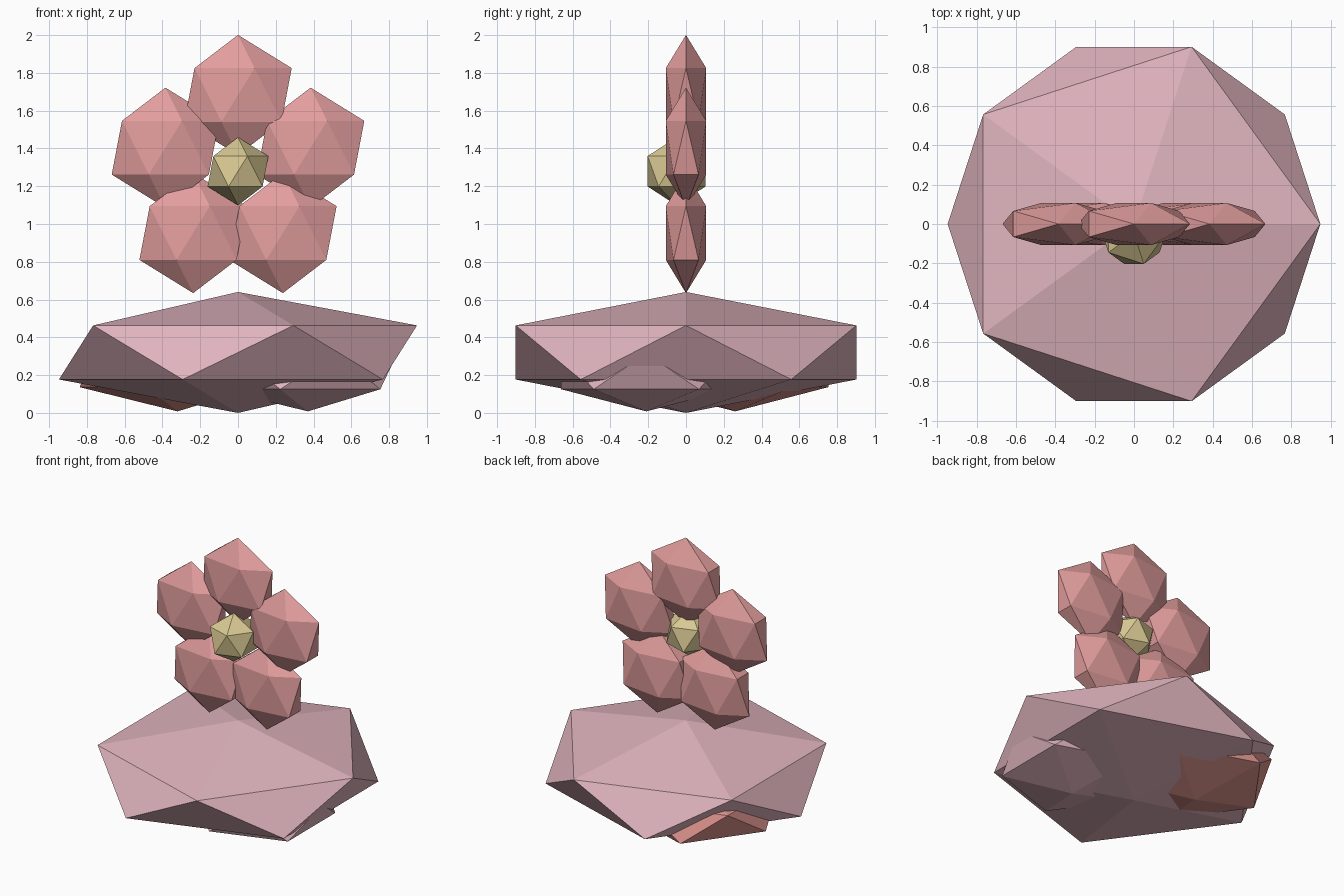
import bpy
import math

cube = bpy.data.objects.get("Cube")
if cube:
    bpy.data.objects.remove(cube, do_unlink=True)


def linear(c):
    c /= 255
    return c / 12.92 if c <= 0.04045 else ((c + 0.055) / 1.055) ** 2.4


def material(name, *rgb):
    colour = [linear(c) for c in rgb] + [1.0]
    mat = bpy.data.materials.new(name)
    mat.use_nodes = True
    mat.diffuse_color = colour
    mat.node_tree.nodes["Principled BSDF"].inputs["Base Color"].default_value = colour
    return mat


def faceted_blob(name, centre, radii, mat):
    """A flattened twenty-sided ball with flat faces."""
    bpy.ops.mesh.primitive_ico_sphere_add(subdivisions=1, radius=1, location=centre)
    obj = bpy.context.object
    obj.name = name
    obj.scale = radii
    bpy.ops.object.transform_apply(location=False, rotation=False, scale=True)
    obj.data.materials.append(mat)
    return obj


pale_pink = material("pale pink", 224, 180, 190)
rose = material("rose", 226, 157, 157)
coral = material("coral", 220, 147, 141)
pollen = material("pollen yellow", 216, 200, 146)

# Broad cushion the flower floats above
faceted_blob("base", (0, 0, 0.32), (1.06, 1.06, 0.32), pale_pink)

# Two smaller lobes sunk into the underside
faceted_blob("lower_lobe_left", (0.37, -0.21, 0.22), (0.53, 0.53, 0.212), pale_pink)
faceted_blob("lower_lobe_right", (-0.32, 0.26, 0.24), (0.58, 0.58, 0.232), coral)

# Ring of five upright petals
flower_z, ring = 1.279, 0.404
for i in range(5):
    angle = math.radians(90 + 72 * i)
    centre = (ring * math.cos(angle), 0, flower_z + ring * math.sin(angle))
    faceted_blob(f"petal_{i + 1}", centre, (0.318, 0.126, 0.318), rose)

# Flower heart, set slightly forward
faceted_blob("flower_centre", (0, -0.05, flower_z), (0.18, 0.18, 0.18), pollen)
